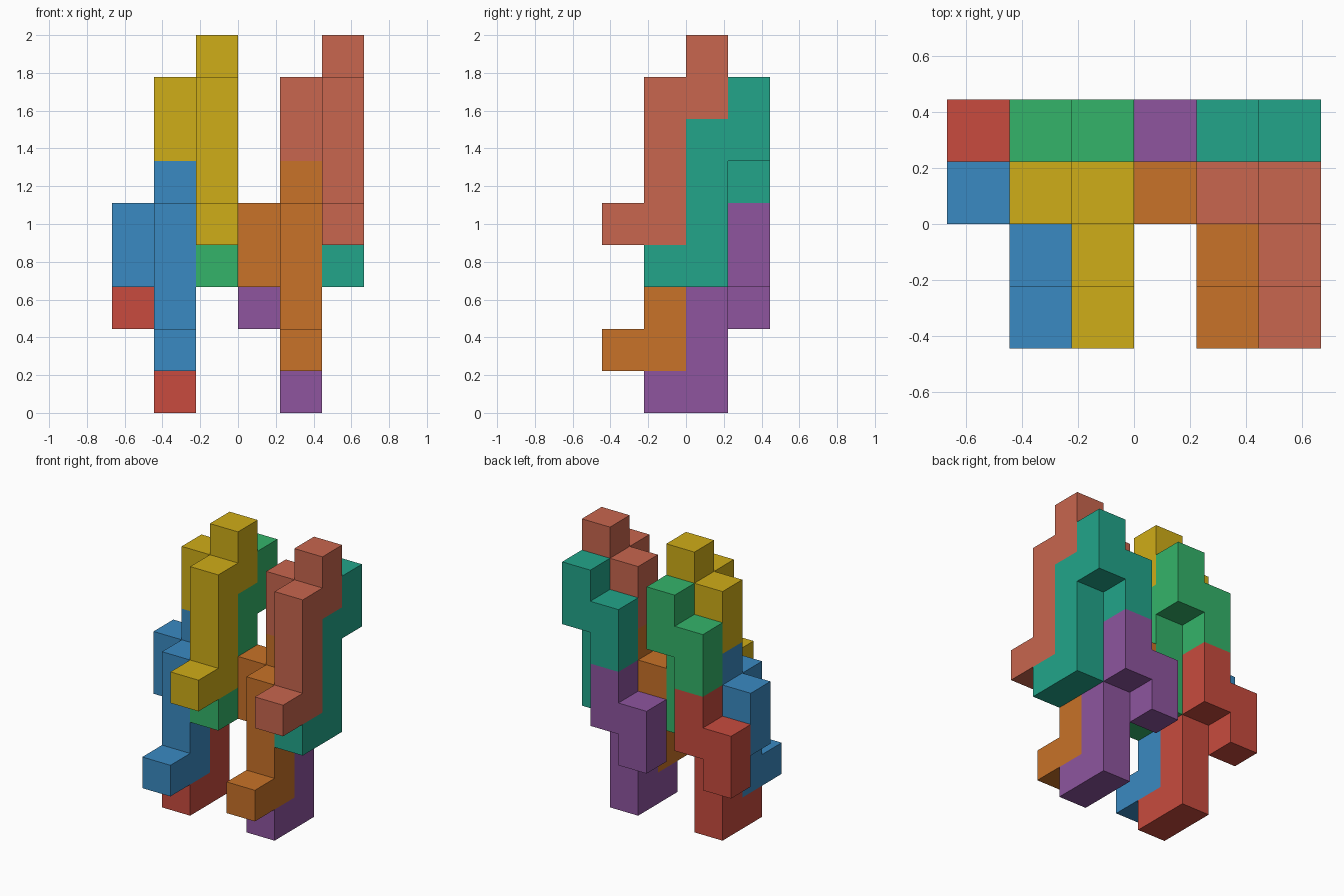
import bpy, bmesh
from mathutils import Vector

if "Cube" in bpy.data.objects:
    bpy.data.objects.remove(bpy.data.objects["Cube"])

U = 2 / 9                                   # edge length of one cube
DIRS = [Vector(d) for d in ((1, 0, 0), (-1, 0, 0), (0, 1, 0),
                            (0, -1, 0), (0, 0, 1), (0, 0, -1))]


def column(x, y, z0, z1):
    """Cells of a vertical stack, z0 to z1 inclusive."""
    return [(x, y, z) for z in range(z0, z1 + 1)]


# The two interlocking block shapes, in grid cells
FRONT = column(1, 0, 1, 1) + column(1, 1, 1, 4) + column(1, 2, 4, 5) + column(0, 2, 3, 4)
BACK = column(1, 1, 0, 0) + column(1, 2, 0, 3) + column(1, 3, 3, 4) + column(0, 3, 2, 3)

# Each pair of blocks: name, x and z offset, front colour, back colour
PAIRS = [
    ("lower_left", 0, 0, 0x3A8AC2, 0xC84B3E),
    ("upper_left", 1, 3, 0xCFAD18, 0x34B46A),
    ("lower_right", 3, 0, 0xC87228, 0x8E559F),
    ("upper_right", 4, 3, 0xC8664E, 0x22A58A),
]


def rgba(code):
    """Hex colour to linear RGBA."""
    rgb = [((code >> s) & 255) / 255 for s in (16, 8, 0)]
    return [((c + 0.055) / 1.055) ** 2.4 for c in rgb] + [1]


# Place every block on the grid
blocks = []
for name, dx, dz, front, back in PAIRS:
    for side, shape, code in (("front", FRONT, front), ("back", BACK, back)):
        cells = [(x + dx, y, z + dz) for x, y, z in shape]
        blocks.append((f"{name}_{side}_block", cells, code))
filled = {c for _, cells, _ in blocks for c in cells}


def build(name, cells, code):
    """Outer skin of a block: only cube faces that border empty space."""
    bm = bmesh.new()
    for cell in cells:
        mid = Vector(cell) + Vector((0.5, 0.5, 0.5)) - Vector((3, 2, 0))
        for n in DIRS:
            if tuple(int(a + b) for a, b in zip(cell, n)) in filled:
                continue
            a = Vector((n.y, n.z, n.x))
            b = n.cross(a)
            bm.faces.new([bm.verts.new((mid + (n + a * i + b * j) / 2) * U)
                          for i, j in ((1, 1), (-1, 1), (-1, -1), (1, -1))])
    bmesh.ops.remove_doubles(bm, verts=bm.verts, dist=1e-4)
    bmesh.ops.dissolve_limit(bm, angle_limit=0.01, verts=bm.verts, edges=bm.edges)
    mesh = bpy.data.meshes.new(name)
    bm.to_mesh(mesh)
    bm.free()
    mat = bpy.data.materials.new(name + "_colour")
    mat.diffuse_color = rgba(code)
    mat.use_nodes = True
    mat.node_tree.nodes["Principled BSDF"].inputs["Base Color"].default_value = mat.diffuse_color
    mesh.materials.append(mat)
    bpy.context.collection.objects.link(bpy.data.objects.new(name, mesh))


for block in blocks:
    build(*block)
